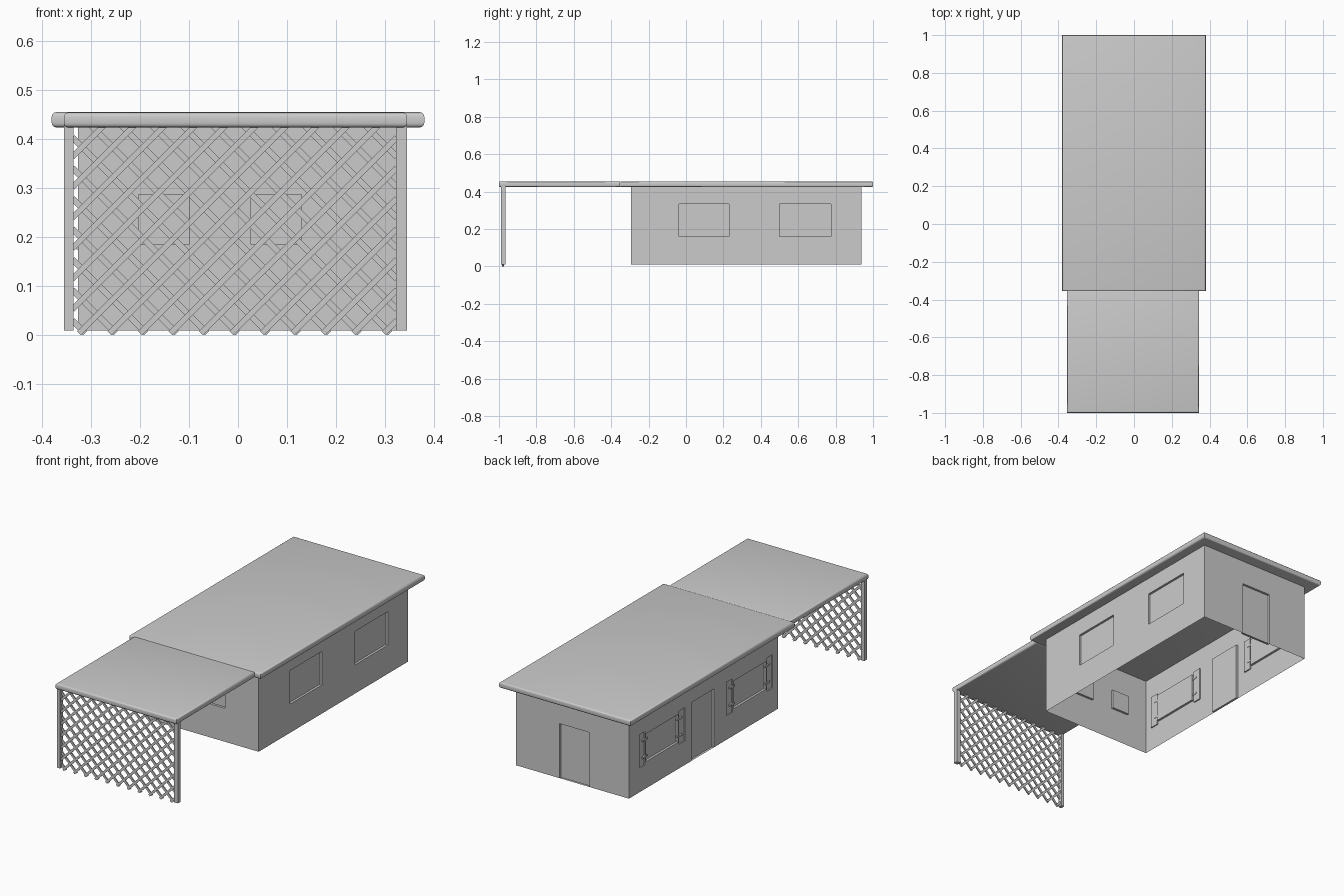
import bpy, bmesh, math
from mathutils import Vector, Matrix

if "Cube" in bpy.data.objects:
    bpy.data.objects.remove(bpy.data.objects["Cube"])


def finish(name, bm):
    bmesh.ops.recalc_face_normals(bm, faces=bm.faces[:])
    me = bpy.data.meshes.new(name)
    bm.to_mesh(me)
    bm.free()
    ob = bpy.data.objects.new(name, me)
    bpy.context.scene.collection.objects.link(ob)
    return ob


def add_box(bm, lo, hi):
    lo, hi = Vector(lo), Vector(hi)
    m = Matrix.Translation((lo + hi) / 2) @ Matrix.Diagonal((*(hi - lo), 1))
    bmesh.ops.create_cube(bm, size=1, matrix=m)


def box(name, lo, hi):
    bm = bmesh.new()
    add_box(bm, lo, hi)
    return finish(name, bm)


def roof(name, lo, hi):
    # Flat slab with softly rounded eaves
    ob = box(name, lo, hi)
    bm = bmesh.new()
    bm.from_mesh(ob.data)
    rim = [e for e in bm.edges if abs(e.verts[0].co.z - e.verts[1].co.z) < 1e-5]
    bmesh.ops.bevel(bm, geom=rim, offset=0.009, segments=3, profile=0.5, affect='EDGES')
    bm.to_mesh(ob.data)
    bm.free()
    bpy.ops.object.select_all(action='DESELECT')
    ob.select_set(True)
    bpy.context.view_layer.objects.active = ob
    bpy.ops.object.shade_smooth_by_angle(angle=math.radians(40))


def wall(name, u0, u1, place, inward, openings):
    # Thin wall sheet with recessed panels: openings are (u0, u1, z0, z1, depth)
    us = sorted({u0, u1, *[v for o in openings for v in o[:2]]})
    zs = sorted({Z0, Z1, *[v for o in openings for v in o[2:4]]})
    bm = bmesh.new()
    grid = [[bm.verts.new(place(u, z)) for z in zs] for u in us]
    groups = {}
    for i in range(len(us) - 1):
        for j in range(len(zs) - 1):
            f = bm.faces.new((grid[i][j], grid[i + 1][j], grid[i + 1][j + 1], grid[i][j + 1]))
            u, z = (us[i] + us[i + 1]) / 2, (zs[j] + zs[j + 1]) / 2
            for k, o in enumerate(openings):
                if o[0] < u < o[1] and o[2] < z < o[3]:
                    groups.setdefault(k, []).append(f)
    for k, faces in groups.items():
        new = bmesh.ops.extrude_face_region(bm, geom=faces)['geom']
        moved = [g for g in new if isinstance(g, bmesh.types.BMVert)]
        bmesh.ops.translate(bm, verts=moved, vec=Vector(inward) * openings[k][4])
        old = [f for f in faces if f.is_valid]
        bmesh.ops.delete(bm, geom=old, context='FACES')
    bmesh.ops.dissolve_limit(bm, angle_limit=0.01, verts=bm.verts[:], edges=bm.edges[:])
    return finish(name, bm)


Z0, Z1 = 0.01, 0.43
W, YF, YB = 0.326, -0.295, 0.937
D = 0.012

# Roofs over the house and the porch
roof("main_roof", (-0.38, -0.355, 0.424), (0.38, 1.0, 0.455))
roof("porch_roof", (-0.355, -1.0, 0.424), (0.345, -0.35, 0.4545))

# Walls with recessed windows and doors
wall("front_wall", -W, W, lambda u, z: (u, YF, z), (0, 1, 0),
     [(-0.203, -0.10, 0.185, 0.287, D), (0.027, 0.13, 0.185, 0.287, D)])
wall("back_wall", -W, W, lambda u, z: (u, YB, z), (0, -1, 0),
     [(-0.097, 0.076, Z0, 0.295, D)])
wall("right_wall", YF, YB, lambda u, z: (W, u, z), (-1, 0, 0),
     [(-0.037, 0.23, 0.16, 0.335, D), (0.50, 0.775, 0.16, 0.335, D)])
left_windows = [(-0.195, 0.075), (0.53, 0.795)]
openings = [(0.235, 0.42, Z0, 0.315, D)]
for a, b in left_windows:
    openings += [(a, b, 0.15, 0.295, D), (a - 0.055, a - 0.008, 0.135, 0.31, 0.006),
                 (b + 0.008, b + 0.055, 0.135, 0.31, 0.006)]
wall("left_wall", YF, YB, lambda u, z: (-W, u, z), (1, 0, 0), openings)

# Shutter hinges beside the left windows
bm = bmesh.new()
for a, b in left_windows:
    for y in (a - 0.03, b - 0.01):
        for z in (0.175, 0.265):
            add_box(bm, (-W - 0.003, y, z), (-W + 0.008, y + 0.04, z + 0.008))
finish("shutter_hinges", bm)

# Porch posts
box("left_post", (-0.355, -0.989, Z0), (-0.336, -0.966, 0.43))
box("right_post", (0.322, -0.989, Z0), (0.345, -0.966, 0.43))

# Diagonal lattice screen between the posts
bm = bmesh.new()
step, width, thick = 0.0622, 0.012, 0.006
xl, xr, zb, zt = -0.338, 0.324, 0.0043, 0.428
for s, y in ((1, -0.980), (-1, -0.975)):
    for k in range(-9, 20):
        c = -0.318 + k * step          # x where the slat meets the crossing row
        zlim = sorted((0.0105 + s * (xl - c), 0.0105 + s * (xr - c)))
        za, zc = max(zb, zlim[0]), min(zt, zlim[1])
        if zc - za < 0.008:
            continue
        mid = (za + zc) / 2
        m = (Matrix.Translation((c + s * (mid - 0.0105), y, mid))
             @ Matrix.Rotation(s * math.pi / 4, 4, 'Y')
             @ Matrix.Diagonal((width, thick, (zc - za) * math.sqrt(2), 1)))
        bmesh.ops.create_cube(bm, size=1, matrix=m)
finish("lattice_screen", bm)
